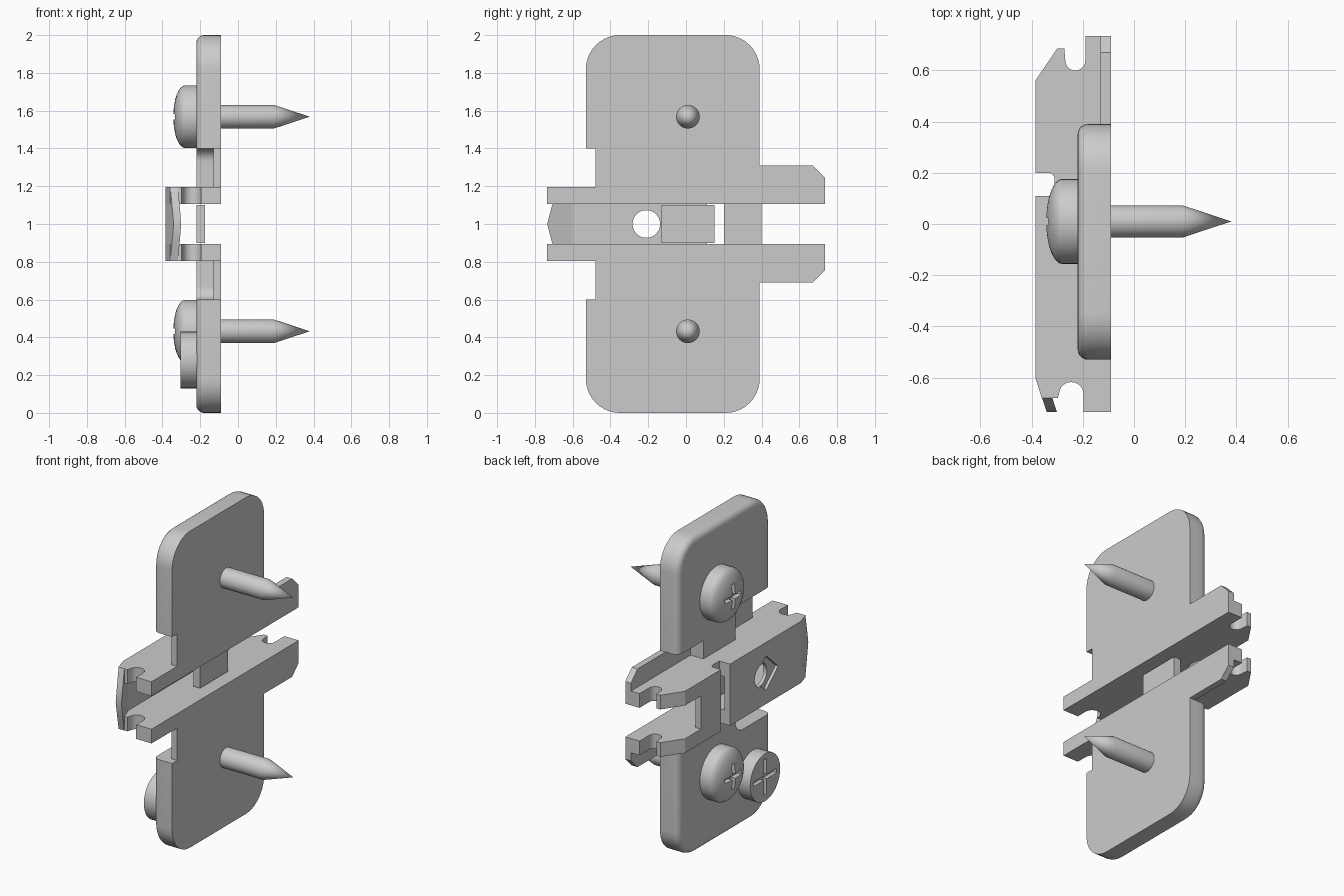
import bpy, bmesh, math
from mathutils import Vector, Matrix

if "Cube" in bpy.data.objects:
    bpy.data.objects.remove(bpy.data.objects["Cube"])


def arc(cx, cy, r, a0, a1, n=10):
    return [(cx + r * math.cos(math.radians(a0 + (a1 - a0) * i / n)),
             cy + r * math.sin(math.radians(a0 + (a1 - a0) * i / n))) for i in range(n + 1)]


def finish(name, bm, smooth=True):
    bmesh.ops.recalc_face_normals(bm, faces=bm.faces[:])
    me = bpy.data.meshes.new(name)
    bm.to_mesh(me)
    bm.free()
    ob = bpy.data.objects.new(name, me)
    bpy.context.collection.objects.link(ob)
    if smooth:
        activate(ob)
        bpy.ops.object.shade_smooth_by_angle(angle=math.radians(30))
    return ob


def activate(ob):
    bpy.ops.object.select_all(action='DESELECT')
    ob.select_set(True)
    bpy.context.view_layer.objects.active = ob


def prism(pts, lo, hi, axis):
    """Extrude (y, z) points along x, or (x, y) points along z."""
    bm = bmesh.new()
    place = (lambda p: (lo, p[0], p[1])) if axis == 'x' else (lambda p: (p[0], p[1], lo))
    face = bm.faces.new([bm.verts.new(place(p)) for p in pts])
    res = bmesh.ops.extrude_face_region(bm, geom=[face])
    d = Vector((hi - lo, 0, 0)) if axis == 'x' else Vector((0, 0, hi - lo))
    bmesh.ops.translate(bm, vec=d, verts=[v for v in res['geom'] if isinstance(v, bmesh.types.BMVert)])
    return bm


def rect(a0, a1, b0, b1):
    return [(a0, b0), (a1, b0), (a1, b1), (a0, b1)]


def lathe(profile, y, z, n=40):
    """Revolve (x, radius) profile round an x-direction axis."""
    bm = bmesh.new()
    vs = [bm.verts.new((x, r, 0)) for x, r in profile]
    es = [bm.edges.new(p) for p in zip(vs, vs[1:])]
    bmesh.ops.spin(bm, geom=vs + es, axis=(1, 0, 0), cent=(0, 0, 0), steps=n, angle=math.tau)
    bmesh.ops.remove_doubles(bm, verts=bm.verts[:], dist=1e-5)
    bmesh.ops.translate(bm, vec=(0, y, z), verts=bm.verts[:])
    return bm


def cut(ob, bm):
    tool = finish("cutter", bm, False)
    tool.hide_render = True
    mod = ob.modifiers.new("cut", 'BOOLEAN')
    mod.operation, mod.solver, mod.object = 'DIFFERENCE', 'EXACT', tool
    activate(ob)
    bpy.ops.object.modifier_apply(modifier=mod.name)
    bpy.data.objects.remove(tool)


def cross(ob, y, z, x0, x1, half, w):
    pts = [(w, w), (w, half), (-w, half), (-w, w), (-half, w), (-half, -w),
           (-w, -w), (-w, -half), (w, -half), (w, -w), (half, -w), (half, w)]
    cut(ob, prism([(y + a, z + b) for a, b in pts], x0, x1, 'x'))


top_edge = arc(.21, 1.82, .18, 0, 90) + arc(-.35, 1.82, .18, 90, 180)

# side wall of the channel, seen from above
wall = ([(-.385, -.6), (-.36, -.68), (-.298, -.68)]
        + arc(-.245, -.665, .048, 180, 0) + [(-.197, -.735), (-.09, -.735), (-.09, .735), (-.19, .735)]
        + arc(-.229, .638, .039, 0, -180) + [(-.272, .685), (-.30, .685), (-.385, .56), (-.385, .2)]
        + arc(-.335, .175, .025, 90, 0, 6) + [(-.31, .11), (-.385, .11)])

for s, side in ((1, "upper"), (-1, "lower")):
    flip = Matrix.Translation((0, 0, 1)) @ Matrix.Diagonal((1, 1, s, 1)) @ Matrix.Translation((0, 0, -1))

    # thin back layer with the wing
    bm = prism([(-.48, 1.19), (.735, 1.19), (.735, 1.245), (.67, 1.31), (.39, 1.31)]
               + top_edge + [(-.53, 1.4), (-.48, 1.4)], -.13, -.09, 'x')
    bm.transform(flip)
    finish(side + "_plate_back", bm)

    # thick front layer with rounded outer rim
    bm = prism([(-.18, 1.19), (.14, 1.19), (.14, 1.31), (.39, 1.31)] + top_edge
               + [(-.53, 1.4)] + arc(-.25, 1.33, .07, 90, 0, 8), -.22, -.13, 'x')
    rim = []
    for e in bm.edges:
        m = (e.verts[0].co + e.verts[1].co) / 2
        if m.x < -.219 and (m.z > 1.75 or m.y > .385 or m.y < -.525):
            rim.append(e)
    bmesh.ops.bevel(bm, geom=rim, offset=.04, segments=5, profile=.5, affect='EDGES')
    bm.transform(flip)
    finish(side + "_plate_front", bm)

    bm = prism(wall, 1.105, 1.195, 'z')
    bm.transform(flip)
    finish(side + "_channel_wall", bm)

    # wood screw: domed head, shaft and point
    z = 1 + s * .568
    dome = [(-.28 - .063 * math.sin(t * math.pi / 16), .166 * math.cos(t * math.pi / 16)) for t in range(9)]
    dome[-1] = (-.343, 0)
    head = finish(side + "_screw_head", lathe([(-.2, 0), (-.2, .166)] + dome, .01, z))
    cross(head, .01, z, -.4, -.31, .08, .014)
    finish(side + "_screw_shaft", lathe([(-.15, 0), (-.15, .0625), (.19, .0625), (.38, 0)], .01, z))

# channel web with hole and diamond recess
web = finish("channel_web", prism(rect(-.6, .11, .805, 1.195), -.385, -.345, 'x'))
cut(web, prism([(-.37, 1), (-.25, .89), (-.13, 1), (-.25, 1.11)], -.4, -.367, 'x'))
cut(web, prism(arc(-.21, 1, .073, 0, 348.75, 31), -.5, -.2, 'x'))
finish("rear_web", prism(rect(.2, .4, .805, 1.195), -.385, -.345, 'x'))

# bent pointed tip of the web
bm = prism([(-.6, .805), (-.68, .805), (-.71, .905), (-.735, 1), (-.71, 1.095), (-.68, 1.195), (-.6, 1.195)],
           -.385, -.345, 'x')
for v in bm.verts:
    v.co.x += (-.6 - v.co.y) * .33
finish("web_tip", bm)

# bridge between the walls
finish("bridge", prism(rect(-.13, .15, .9, 1.1), -.22, -.175, 'x'))

# flat adjusting screw
flat = finish("adjusting_screw", lathe([(-.2, 0), (-.2, .15), (-.305, .15), (-.305, 0)], -.355, .28))
cross(flat, -.355, .28, -.4, -.28, .115, .014)
